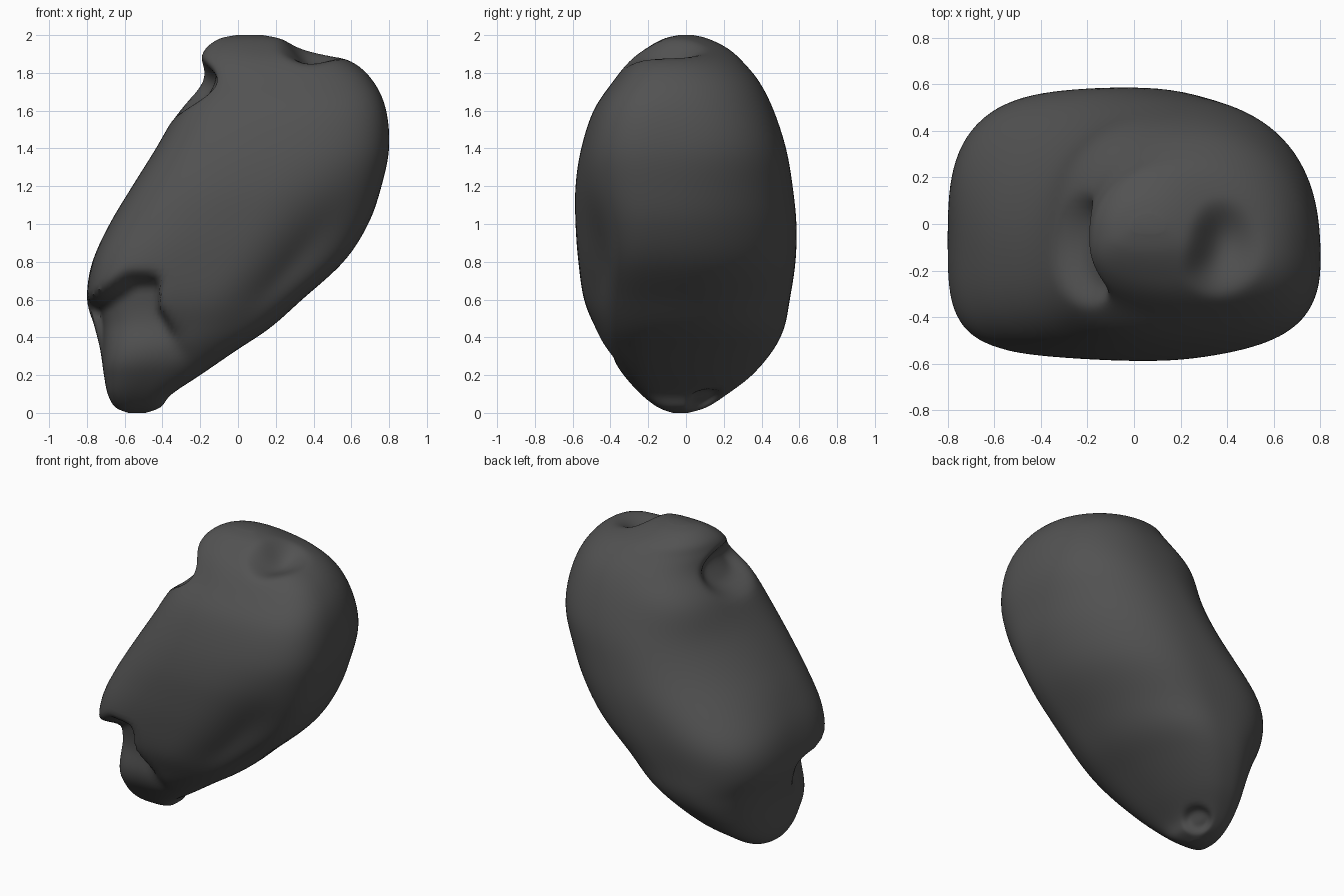
import bpy, bmesh, math
from mathutils import Vector

if "Cube" in bpy.data.objects:
    bpy.data.objects.remove(bpy.data.objects["Cube"])

# Horizontal sections of the leaning stone: z, x left, x right, y front, y back
SECTIONS = [
    (0.00, -0.58, -0.49, -0.07, 0.01),
    (0.03, -0.65, -0.41, -0.15, 0.11),
    (0.10, -0.69, -0.35, -0.24, 0.22),
    (0.20, -0.71, -0.20, -0.33, 0.35),
    (0.33, -0.73, -0.01, -0.42, 0.46),
    (0.45, -0.76, 0.17, -0.48, 0.52),
    (0.60, -0.80, 0.34, -0.54, 0.55),
    (0.80, -0.77, 0.56, -0.57, 0.58),
    (1.00, -0.68, 0.69, -0.585, 0.585),
    (1.20, -0.56, 0.76, -0.585, 0.565),
    (1.40, -0.435, 0.80, -0.555, 0.53),
    (1.60, -0.32, 0.785, -0.49, 0.465),
    (1.75, -0.22, 0.72, -0.39, 0.39),
    (1.86, -0.20, 0.60, -0.30, 0.30),
    (1.93, -0.17, 0.38, -0.21, 0.22),
    (1.98, -0.10, 0.23, -0.12, 0.12),
    (2.00, -0.01, 0.13, -0.04, 0.04),
]
SEG, SUB = 120, 7


def catmull(a, b, c, d, t):
    return tuple(0.5 * (2 * q + (r - p) * t + (2 * p - 5 * q + 4 * r - s) * t * t
                        + (3 * q - p - 3 * r + s) * t ** 3)
                 for p, q, r, s in zip(a, b, c, d))


def smooth(v, lo, hi):
    t = min(1, max(0, (v - lo) / (hi - lo)))
    return t * t * (3 - 2 * t)


def hump(z, mid, width):
    return math.exp(-((z - mid) / width) ** 2)


# Dents: centre, radii, push, start of the flat floor (0 soft .. 1 hard edge)
DENTS = [
    ((-0.22, -0.12, 1.71), (0.25, 0.27, 0.18), (0.09, 0.0, -0.02), 0.45),   # upper left crater
    ((0.36, -0.10, 1.87), (0.20, 0.24, 0.16), (-0.01, 0.02, -0.12), 0.1),   # top hollow
    ((-0.42, 0.10, 0.06), (0.10, 0.11, 0.10), (-0.02, -0.01, 0.03), 0.5),   # underside pit
]


def carve(p):
    q = p.copy()
    for c, r, push, floor in DENTS:
        d = math.sqrt(sum(((p[i] - c[i]) / r[i]) ** 2 for i in range(3)))
        q += Vector(push) * (1 - smooth(d, floor, 1))
    # hard-edged bite in the lower left front, deepest under its sloping ledge
    edge = -0.43 + 0.7 * max(0, 0.56 - p.z)
    top = 0.74 - 0.7 * max(0, -0.6 - p.x)
    m = (1 - smooth(p.z, top - 0.06, top)) * smooth(p.z, 0.22, 0.6)
    m *= (1 - smooth(p.x, edge - 0.07, edge + 0.02)) * smooth(-p.y, 0.05, 0.2)
    return q + Vector((0.07, 0.13, 0)) * m


def corner(c, s, z):
    """Fuller or trimmed corners: quadrant-wise scale of a section."""
    if s > 0:
        k = 0.12 * hump(z, 0.75, 0.28) + 0.11 * hump(z, 1.65, 0.2) if c < 0 else 0.07 * hump(z, 1.4, 0.35)
    else:
        k = 0.02 * hump(z, 0.75, 0.2) if c < 0 else -0.17 * hump(z, 0.8, 0.35)
    return 1 + k * (2 * c * s) ** 2


def ring(row):
    z, xl, xr, yf, yb = row
    e = 2 / (2.5 - 0.3 * smooth(z, 0.7, 1.3))
    pts = []
    for i in range(SEG):
        a = 2 * math.pi * i / SEG
        c, s = math.cos(a), math.sin(a)
        k = corner(c, s, z)
        x = (xl + xr) / 2 + k * (xr - xl) / 2 * math.copysign(abs(c) ** e, c)
        y = (yf + yb) / 2 + k * (yb - yf) / 2 * math.copysign(abs(s) ** e, s)
        y -= 0.16 * (yb - yf) / 1.18 * c * c
        pts.append(carve(Vector((x, y, z))))
    return pts


# Loft the body through the interpolated sections
rows = []
n = len(SECTIONS)
for k in range(n - 1):
    four = [SECTIONS[min(n - 1, max(0, k + j))] for j in (-1, 0, 1, 2)]
    rows += [catmull(*four, t / SUB) for t in range(SUB)]
rows.append(SECTIONS[-1])

bm = bmesh.new()
loops = [[bm.verts.new(p) for p in ring(r)] for r in rows]
for lo, hi in zip(loops, loops[1:]):
    for i in range(SEG):
        j = (i + 1) % SEG
        bm.faces.new((lo[i], lo[j], hi[j], hi[i]))
bm.faces.new(loops[0][::-1])
bm.faces.new(loops[-1])

# Gently relax the surface so section steps do not show
for _ in range(3):
    bmesh.ops.smooth_vert(bm, verts=[v for l in loops[2:-2] for v in l], factor=0.4,
                          use_axis_x=True, use_axis_y=True, use_axis_z=True)
bmesh.ops.recalc_face_normals(bm, faces=bm.faces)
lowest = min(v.co.z for v in bm.verts)
for v in bm.verts:
    v.co.z -= lowest

mesh = bpy.data.meshes.new("stone_body")
bm.to_mesh(mesh)
bm.free()
stone = bpy.data.objects.new("stone_body", mesh)
bpy.context.collection.objects.link(stone)

mat = bpy.data.materials.new("dark_grey")
mat.diffuse_color = (0.085, 0.085, 0.085, 1)
mat.use_nodes = True
mat.node_tree.nodes["Principled BSDF"].inputs["Base Color"].default_value = mat.diffuse_color
mesh.materials.append(mat)

bpy.context.view_layer.objects.active = stone
stone.select_set(True)
bpy.ops.object.shade_smooth_by_angle(angle=math.radians(40))
